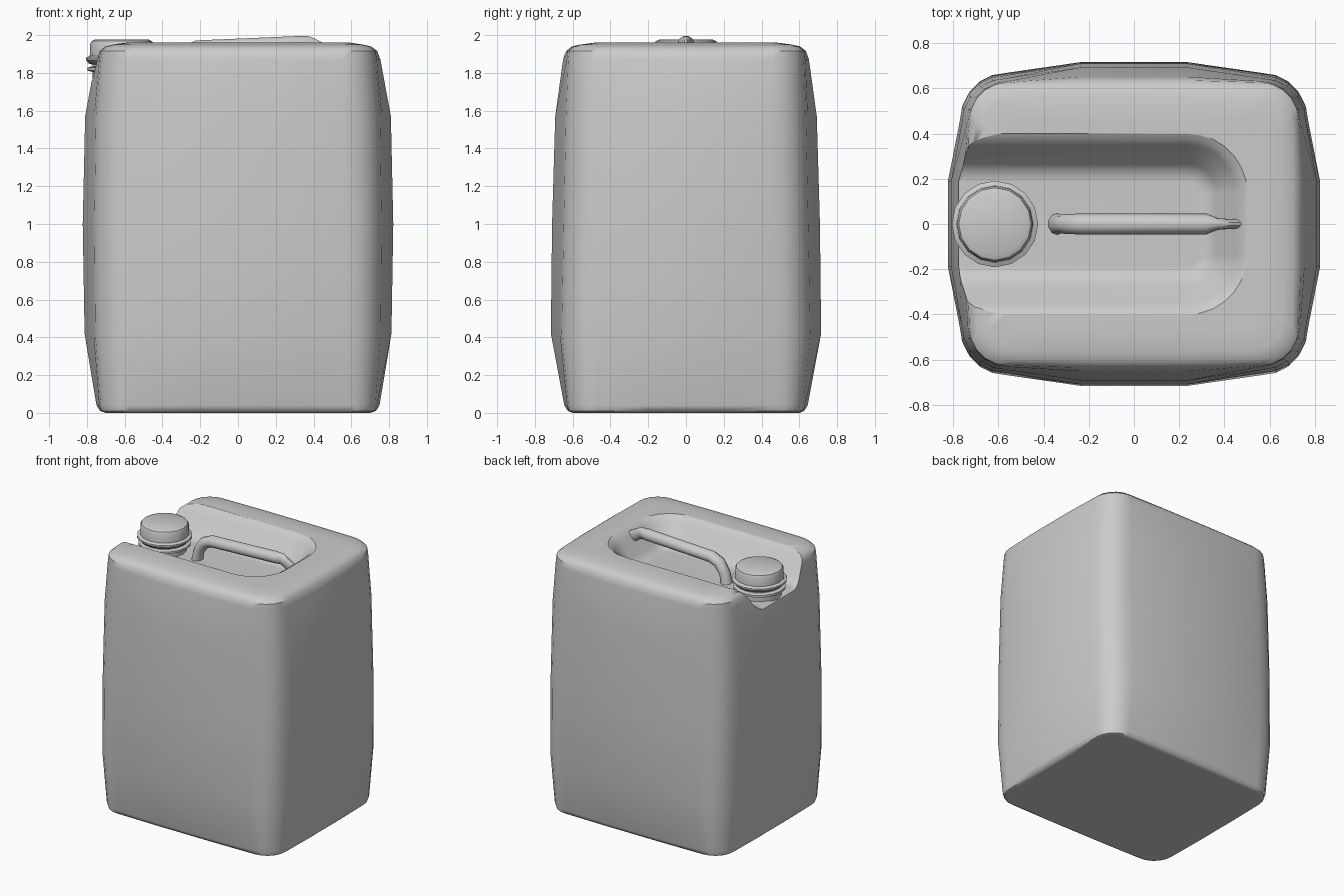
import bpy, bmesh
from math import sin, cos, pi
from mathutils import Vector

if "Cube" in bpy.data.objects:
    bpy.data.objects.remove(bpy.data.objects["Cube"])


def make_object(name, bm, angle=40):
    bmesh.ops.recalc_face_normals(bm, faces=bm.faces)
    me = bpy.data.meshes.new(name)
    bm.to_mesh(me)
    bm.free()
    ob = bpy.data.objects.new(name, me)
    bpy.context.collection.objects.link(ob)
    smooth(ob, angle)
    return ob


def smooth(ob, angle=40):
    bpy.ops.object.select_all(action='DESELECT')
    ob.select_set(True)
    bpy.context.view_layer.objects.active = ob
    bpy.ops.object.shade_smooth_by_angle(angle=angle * pi / 180)


def loft(rings, caps=True):
    """Bridge a stack of equally sized closed rings."""
    bm = bmesh.new()
    vs = [[bm.verts.new(p) for p in ring] for ring in rings]
    n = len(vs[0])
    for a, b in zip(vs, vs[1:]):
        for i in range(n):
            j = (i + 1) % n
            bm.faces.new((a[i], a[j], b[j], b[i]))
    if caps:
        bm.faces.new(vs[0][::-1])
        bm.faces.new(vs[-1])
    return bm, vs


def bulged_rect(z, hx, hy, r, b):
    """Rounded rectangle whose four sides bow outwards by b."""
    ex, ey = hx - b, hy - b
    pts = []
    for q, (sx, sy) in enumerate([(1, 1), (-1, 1), (-1, -1), (1, -1)]):
        for k in range(6):
            a = q * pi / 2 + k * pi / 10
            pts.append((sx * (ex - r) + r * cos(a), sy * (ey - r) + r * sin(a), z))
        for t in (-.42, .42):
            bow = b * (1 - t * t * .3)
            if q == 0:
                pts.append((-t * (ex - r), ey + bow, z))
            elif q == 1:
                pts.append((-ex - bow, -t * (ey - r), z))
            elif q == 2:
                pts.append((t * (ex - r), -ey - bow, z))
            else:
                pts.append((ex + bow, t * (ey - r), z))
    return pts


# Body shell
levels = [
    (0, .70, .60, .14, 0), (.01, .73, .625, .15, .005), (.04, .75, .645, .16, .015),
    (.42, .815, .718, .20, .05), (1.0, .825, .712, .20, .055), (1.57, .812, .695, .20, .05),
    (1.87, .755, .652, .18, .02), (1.915, .738, .636, .17, .01),
    (1.94, .705, .605, .15, .005), (1.95, .66, .56, .13, 0), (1.962, .58, .47, .11, 0),
]
bm, _ = loft([bulged_rect(*l) for l in levels])
body = make_object("canister_body", bm)


# Sloped U-shaped recess, open towards the spout end
def recess_ring(z, d, drop):
    w, end, r = .385 - d, .485 - d, .25 - d
    pts = [(-1.0, -w, z - drop), (-.74, -w, z)]
    pts += [(end - r + r * sin(a), -w + r - r * cos(a), z)
            for a in [k * pi / 14 for k in range(8)]]
    return pts + [(x, -y, h) for x, y, h in reversed(pts)]


recess = [(1.77, .20, .12), (1.782, .155, .12), (1.81, .12, .10), (1.92, .035, .05),
          (1.945, .012, .03), (1.958, -.012, .0), (2.1, -.15, 0)]
bm, vs = loft([recess_ring(*l) for l in recess], caps=False)
bot = vs[0]
bm.faces.new(bot[1:-1])
bm.faces.new((bot[0], bot[1], bot[-2], bot[-1]))
bm.faces.new(vs[-1])
cutter = make_object("recess_cutter", bm)
cutter.hide_render = True

mod = body.modifiers.new("recess", 'BOOLEAN')
mod.operation = 'DIFFERENCE'
mod.solver = 'EXACT'
mod.object = cutter
bpy.context.view_layer.objects.active = body
bpy.ops.object.modifier_apply(modifier=mod.name)
bpy.data.objects.remove(cutter)
smooth(body, 50)
body.modifiers.new("clean_shading", 'WEIGHTED_NORMAL').keep_sharp = True


# Neck and screw cap
def lathe(name, profile, cx, sides=16):
    rings = [[(cx + r * cos(2 * pi * i / sides), r * sin(2 * pi * i / sides), z)
              for i in range(sides)] for r, z in profile]
    return make_object(name, loft(rings)[0])


lathe("neck", [(.155, 1.70), (.155, 1.805), (.182, 1.812), (.182, 1.828),
               (.155, 1.835), (.155, 1.86)], -.615)
lathe("screw_cap", [(.16, 1.845), (.175, 1.85), (.191, 1.868), (.191, 1.88), (.17, 1.89),
                    (.168, 1.95), (.16, 1.968), (.14, 1.977)], -.615)

# Carry handle: x, z, half width, half thickness
path = [(-.345, 1.74, .05, .04), (-.325, 1.84, .042, .038), (-.28, 1.905, .045, .042),
        (-.22, 1.932, .046, .042), (.32, 1.955, .046, .042), (.37, 1.955, .026, .042),
        (.42, 1.93, .022, .042), (.50, 1.88, .022, .042)]
rings = []
for i, (x, z, w, h) in enumerate(path):
    p, q = path[max(i - 1, 0)], path[min(i + 1, len(path) - 1)]
    t = Vector((q[0] - p[0], 0, q[1] - p[1])).normalized()
    up = Vector((-t.z, 0, t.x))
    rings.append([Vector((x, 0, z)) + up * h * sin(a) + Vector((0, w * cos(a), 0))
                  for a in [k * pi / 5 for k in range(10)]])
make_object("carry_handle", loft(rings)[0], 50)
